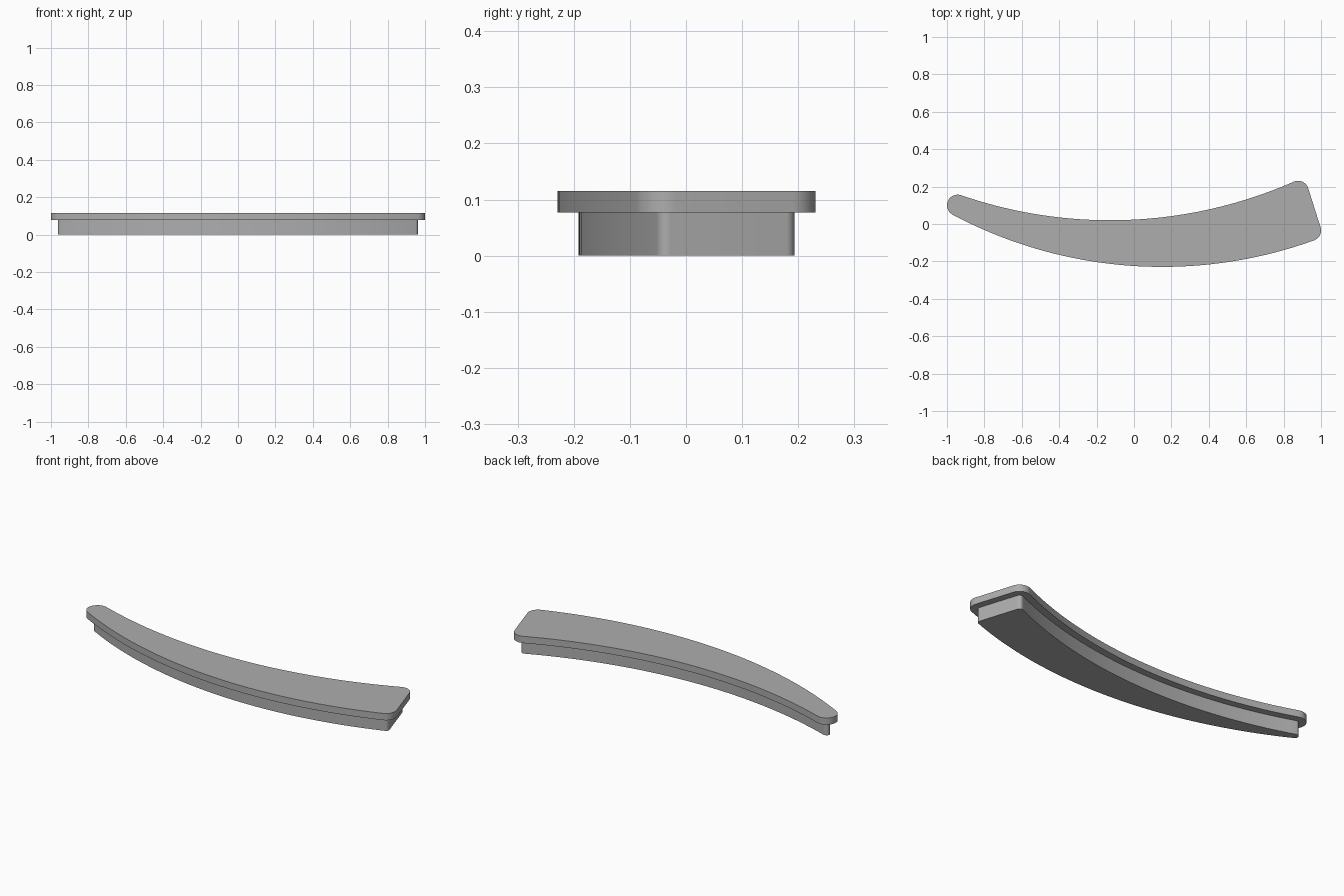
import bpy, bmesh, math
from mathutils import Vector

cube = bpy.data.objects.get("Cube")
if cube:
    bpy.data.objects.remove(cube, do_unlink=True)

# Core corners: narrow tip, wide-end front, wide-end back
TIP, FRONT, BACK = Vector((-0.943, 0.10)), Vector((0.943, -0.034)), Vector((0.877, 0.174))
CORNER_STEPS = 12


def edge(p, q, sag, steps):
    """Points and outward normals from p to q, bulging outward by sag."""
    d = (q - p).normalized()
    n = Vector((d.y, -d.x))
    if sag == 0:
        return [(p, n), (q, n)]
    half = (q - p).length / 2
    radius = (half * half + sag * sag) / (2 * sag)
    centre = (p + q) / 2 + n * (sag - radius)
    sweep = math.asin(half / abs(radius))
    result = []
    for i in range(steps + 1):
        a = sweep * (2 * i / steps - 1) * (1 if sag > 0 else -1)
        normal = n * math.cos(a) + d * math.sin(a)
        result.append((centre + normal * radius, normal))
    return result


EDGES = [edge(TIP, FRONT, 0.2, 48), edge(FRONT, BACK, 0, 1), edge(BACK, TIP, -0.172, 48)]


def outline(offset):
    """Core outline grown by offset, with round corners."""
    points = []
    for i, side in enumerate(EDGES):
        points += [p + n * offset for p, n in side]
        corner, n0 = side[-1]
        n1 = EDGES[(i + 1) % len(EDGES)][0][1]
        a0 = math.atan2(n0.y, n0.x)
        turn = (math.atan2(n1.y, n1.x) - a0) % math.tau
        for k in range(1, CORNER_STEPS):
            a = a0 + turn * k / CORNER_STEPS
            points.append(corner + Vector((math.cos(a), math.sin(a))) * offset)
    return points


# Stepped solid: narrow plug below, wider flange above
bm = bmesh.new()
loops = []
for offset, z in [(0.019, 0), (0.019, 0.077), (0.057, 0.077), (0.057, 0.115)]:
    loops.append([bm.verts.new((p.x, p.y, z)) for p in outline(offset)])
for low, high in zip(loops, loops[1:]):
    for i in range(len(low)):
        j = (i + 1) % len(low)
        bm.faces.new((low[i], low[j], high[j], high[i]))
bm.faces.new(loops[0][::-1])
bm.faces.new(loops[-1])
bmesh.ops.recalc_face_normals(bm, faces=bm.faces)
mesh = bpy.data.meshes.new("curved_cover")
bm.to_mesh(mesh)
bm.free()

# Plain grey finish
grey = bpy.data.materials.new("plain_grey")
grey.use_nodes = True
colour = (0.42, 0.42, 0.42, 1)
grey.diffuse_color = colour
grey.node_tree.nodes["Principled BSDF"].inputs["Base Color"].default_value = colour
mesh.materials.append(grey)

cover = bpy.data.objects.new("curved_cover", mesh)
bpy.context.collection.objects.link(cover)
bpy.ops.object.select_all(action="DESELECT")
cover.select_set(True)
bpy.context.view_layer.objects.active = cover
bpy.ops.object.shade_smooth_by_angle(angle=math.radians(30))
